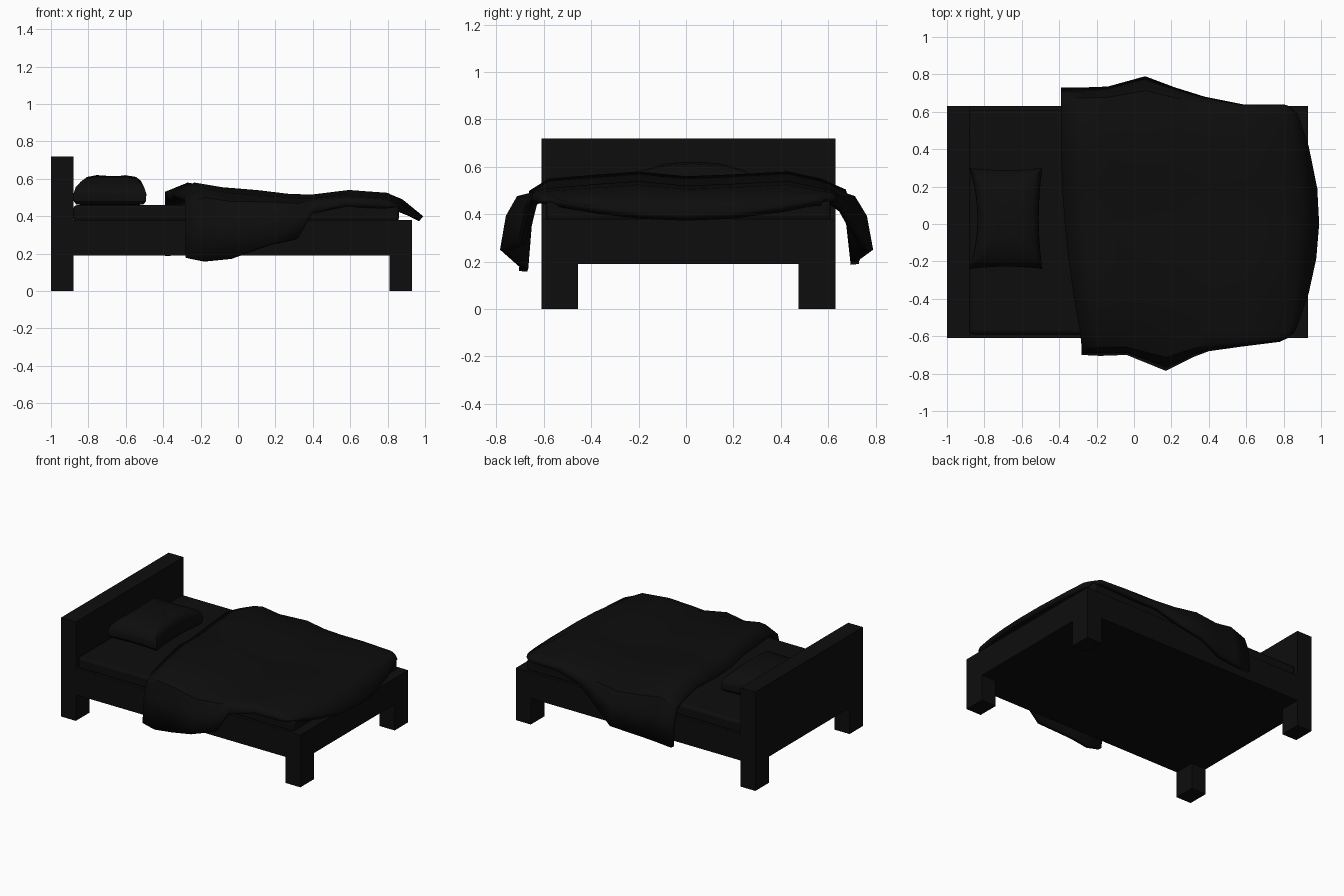
import bpy, bmesh, math

if "Cube" in bpy.data.objects:
    bpy.data.objects.remove(bpy.data.objects["Cube"])

mat = bpy.data.materials.new("black")
mat.diffuse_color = (0.004, 0.004, 0.004, 1)
mat.use_nodes = True
mat.node_tree.nodes["Principled BSDF"].inputs["Base Color"].default_value = mat.diffuse_color


def make(name, verts, faces):
    me = bpy.data.meshes.new(name)
    me.from_pydata(verts, [], faces)
    bm = bmesh.new()
    bm.from_mesh(me)
    if name != "blanket":
        bmesh.ops.recalc_face_normals(bm, faces=bm.faces)
    bm.to_mesh(me)
    bm.free()
    me.materials.append(mat)
    ob = bpy.data.objects.new(name, me)
    bpy.context.collection.objects.link(ob)
    return ob


def box(name, x0, x1, y0, y1, z0, z1, bevel=0):
    v = [(x, y, z) for x in (x0, x1) for y in (y0, y1) for z in (z0, z1)]
    f = [(0, 1, 3, 2), (4, 6, 7, 5), (0, 4, 5, 1), (2, 3, 7, 6), (0, 2, 6, 4), (1, 5, 7, 3)]
    ob = make(name, v, f)
    if bevel:
        m = ob.modifiers.new("bevel", 'BEVEL')
        m.width = bevel
        m.segments = 3
    return ob


def smooth(ob, angle):
    bpy.ops.object.select_all(action='DESELECT')
    ob.select_set(True)
    bpy.context.view_layer.objects.active = ob
    bpy.ops.object.shade_smooth_by_angle(angle=math.radians(angle))


def lerp(a, b, t):
    return a + (b - a) * t


# Frame, headboard and legs
Y0, Y1 = -0.61, 0.63
box("headboard", -1, -0.88, Y0, Y1, 0.19, 0.72)
box("bed_base", -0.88, 0.93, Y0, Y1, 0.19, 0.38)
for end, xa, xb in (("head", -1, -0.88), ("foot", 0.81, 0.93)):
    box(end + "_leg_front", xa, xb, Y0, Y0 + 0.155, 0, 0.19)
    box(end + "_leg_back", xa, xb, Y1 - 0.155, Y1, 0, 0.19)

# Mattress
smooth(box("mattress", -0.88, 0.86, -0.59, 0.61, 0.37, 0.46, 0.02), 40)

# Pillow: stacked rings of a pinched rectangle
N = 8
outline = []
for sx, sy, dx, dy in ((-1, -1, 1, 0), (1, -1, 0, 1), (1, 1, -1, 0), (-1, 1, 0, -1)):
    for i in range(N):
        t = 2 * i / N
        x, y = sx + dx * t, sy + dy * t
        pinch = 1 - t * (2 - t)
        if dx:
            y *= 0.955 + 0.045 * pinch
        else:
            x *= (0.9 if dy > 0 else 0.78) + (0.1 if dy > 0 else 0.22) * pinch
        outline.append((x, y))
rings = [(0.6, 0.46), (0.92, 0.462), (0.99, 0.48), (1, 0.52), (0.99, 0.565),
         (0.94, 0.59), (0.8, 0.61), (0.45, 0.62)]
pv, pf = [], []
K = len(outline)
for s, z in rings:
    for x, y in outline:
        drop = 0.04 * (y * s) ** 2 if z > 0.55 else 0
        pv.append((-0.685 + 0.195 * x * s, 0.03 + 0.27 * y * s, z - drop))
for r in range(len(rings) - 1):
    for i in range(K):
        j = (i + 1) % K
        pf.append((r * K + i, r * K + j, (r + 1) * K + j, (r + 1) * K + i))
pf += [tuple(range(K)), tuple(range((len(rings) - 1) * K, len(rings) * K))]
smooth(make("pillow", pv, pf), 40)

# Blanket rows: x front / middle / back, front hem y z, back hem y z, top height
rows = [
    (-0.28, -0.37, -0.39, -0.70, 0.18, 0.73, 0.19, 0.53),
    (-0.18, -0.25, -0.27, -0.705, 0.16, 0.73, 0.20, 0.58),
    (-0.04, -0.10, -0.14, -0.70, 0.175, 0.735, 0.21, 0.555),
    (0.17, 0.08, 0.06, -0.785, 0.25, 0.79, 0.25, 0.54),
    (0.32, 0.25, 0.22, -0.71, 0.28, 0.73, 0.33, 0.52),
    (0.40, 0.40, 0.38, -0.68, 0.42, 0.68, 0.42, 0.515),
    (0.58, 0.60, 0.58, -0.655, 0.46, 0.64, 0.45, 0.54),
    (0.78, 0.80, 0.80, -0.63, 0.45, 0.64, 0.46, 0.525),
    (0.82, 0.88, 0.83, -0.61, 0.45, 0.63, 0.46, 0.49),
    (0.84, 0.99, 0.86, -0.57, 0.45, 0.59, 0.46, 0.40),
]
cols = [(-0.58, -0.03), (-0.4, -0.015), (-0.2, 0), (0, -0.02),
        (0.2, -0.012), (0.43, 0), (0.57, -0.03)]
bv, bf = [], []
for n, (xf, xm, xb, yf, zf, yb, zb, zt) in enumerate(rows):
    kf, kb = min(1, -yf * 0.94 / 0.58), min(1, yb * 0.94 / 0.58)
    top = []
    for y, dz in cols:
        y *= kf if y < 0 else kb
        if n >= 8:
            hem, ze = (yf, zf) if y < 0 else (yb, zb)
            z = lerp(zt, ze + 0.02, (y / hem) ** 2)
        else:
            z = max(zt + dz, 0.497)
        top.append((y, z))
    (ya, za), (yc, zc) = top[0], top[-1]
    sec = [(yf, zf), (lerp(ya, yf, 0.88), lerp(za, zf, 0.45)), (lerp(ya, yf, 0.65), lerp(za, zf, 0.13))]
    sec += top
    sec += [(lerp(yc, yb, 0.65), lerp(zc, zb, 0.13)), (lerp(yc, yb, 0.88), lerp(zc, zb, 0.45)), (yb, zb)]
    for y, z in sec:
        t = max(-1, min(1, y / 0.62))
        bv.append((xm + (xb - xf) / 2 * t + ((xb + xf) / 2 - xm) * t * t, y, z))
C = len(cols) + 6
for i in range(len(rows) - 1):
    for j in range(C - 1):
        a = i * C + j
        bf.append((a, a + C, a + C + 1, a + 1))
blanket = make("blanket", bv, bf)
m = blanket.modifiers.new("thickness", 'SOLIDIFY')
m.thickness = 0.035
m.offset = -1
smooth(blanket, 40)
